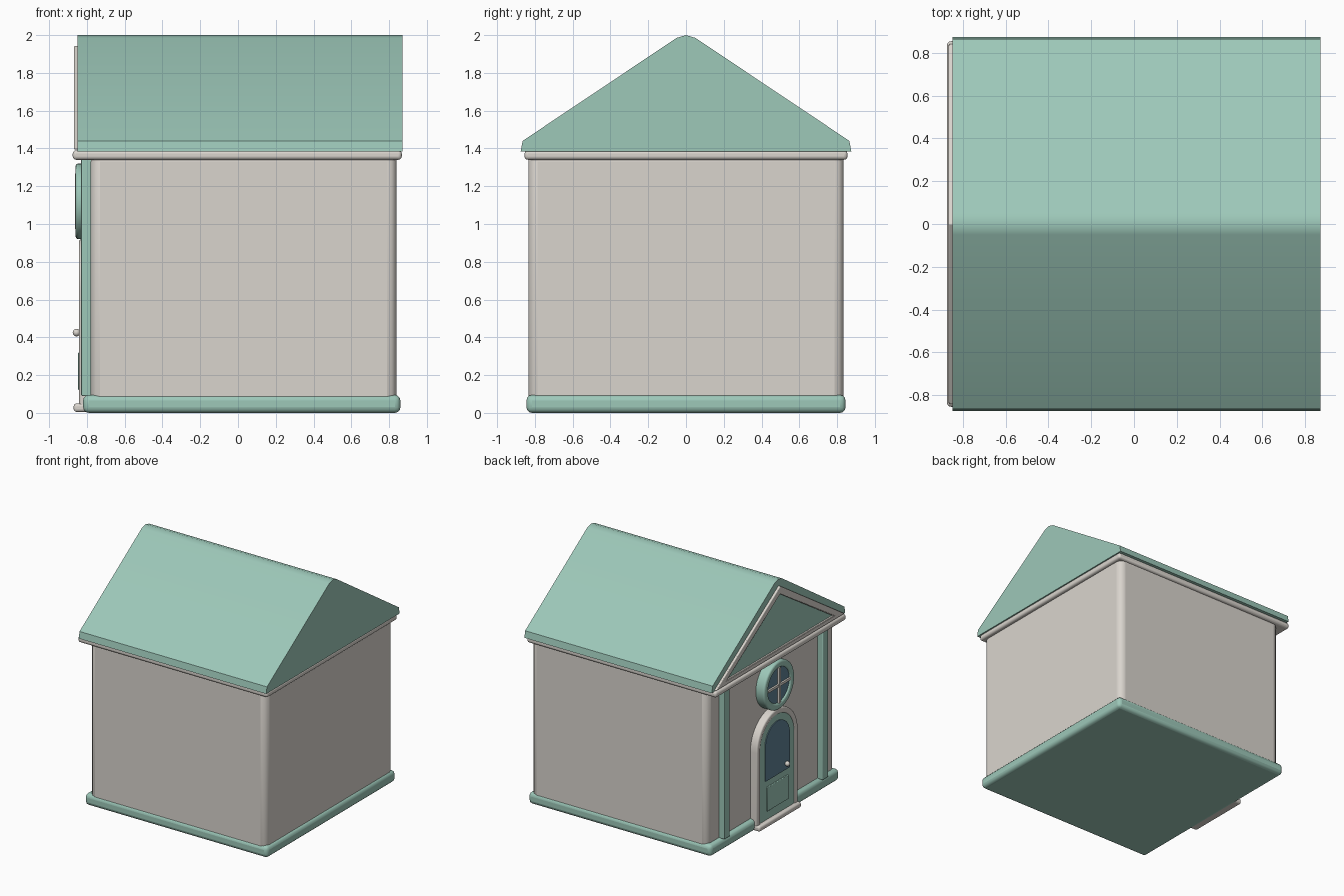
import bpy, bmesh, math

if "Cube" in bpy.data.objects:
    bpy.data.objects.remove(bpy.data.objects["Cube"])


def mat(name, rgb):
    m = bpy.data.materials.new(name)
    lin = [((c / 255 + 0.055) / 1.055) ** 2.4 for c in rgb]
    m.diffuse_color = (*lin, 1)
    m.use_nodes = True
    m.node_tree.nodes["Principled BSDF"].inputs["Base Color"].default_value = m.diffuse_color
    return m


CREAM = mat("cream", (218, 213, 206))
TEAL = mat("teal", (157, 200, 185))
GLASS = mat("blue_glass", (95, 130, 148))


def finish(name, bm, material, bevel=0, seg=3):
    bmesh.ops.recalc_face_normals(bm, faces=bm.faces)
    me = bpy.data.meshes.new(name)
    bm.to_mesh(me)
    bm.free()
    me.materials.append(material)
    ob = bpy.data.objects.new(name, me)
    bpy.context.collection.objects.link(ob)
    if bevel:
        b = ob.modifiers.new("bevel", "BEVEL")
        b.width, b.segments, b.limit_method = bevel, seg, "ANGLE"
        b.angle_limit = math.radians(40)
    bpy.ops.object.select_all(action="DESELECT")
    ob.select_set(True)
    bpy.context.view_layer.objects.active = ob
    bpy.ops.object.shade_smooth_by_angle(angle=math.radians(35))
    return ob


def prism(name, pts, x0, x1, material, bevel=0):
    """Extrude a (y, z) outline along x."""
    bm = bmesh.new()
    a = [bm.verts.new((x0, y, z)) for y, z in pts]
    b = [bm.verts.new((x1, y, z)) for y, z in pts]
    bm.faces.new(a)
    bm.faces.new(b)
    n = len(pts)
    for i in range(n):
        j = (i + 1) % n
        bm.faces.new((a[i], a[j], b[j], b[i]))
    return finish(name, bm, material, bevel)


def band(name, outer, inner, x0, x1, material, closed=True, bevel=0):
    """Frame between two matching (y, z) outlines."""
    bm = bmesh.new()
    rings = [[bm.verts.new((x, y, z)) for y, z in pts]
             for x, pts in ((x0, outer), (x1, outer), (x1, inner), (x0, inner))]
    n = len(outer)
    for i in range(n if closed else n - 1):
        j = (i + 1) % n
        for k in range(4):
            r, s = rings[k], rings[(k + 1) % 4]
            bm.faces.new((r[i], r[j], s[j], s[i]))
    if not closed:
        for i in (0, n - 1):
            bm.faces.new([r[i] for r in rings])
    return finish(name, bm, material, bevel)


def box(name, x, y, z, material, bevel=0):
    return prism(name, [(y[0], z[0]), (y[1], z[0]), (y[1], z[1]), (y[0], z[1])],
                 x[0], x[1], material, bevel)


def arch(w, z0, spring, n=20):
    arc = [(w * math.cos(math.pi * i / n), spring + w * math.sin(math.pi * i / n))
           for i in range(n + 1)]
    return [(w, z0)] + arc + [(-w, z0)]


def circle(r, zc, n=40):
    return [(r * math.cos(2 * math.pi * i / n), zc + r * math.sin(2 * math.pi * i / n))
            for i in range(n)]


# House body, base and cornice
box("walls", (-0.78, 0.84), (-0.835, 0.835), (0.004, 1.38), CREAM, 0.05)
box("base", (-0.82, 0.86), (-0.845, 0.845), (0, 0.095), TEAL, 0.03)
box("cornice", (-0.875, 0.867), (-0.855, 0.855), (1.34, 1.39), CREAM, 0.018)

# Gabled roof
half = [(0.875, 1.385), (0.865, 1.44), (0.05, 1.985)]
prism("roof", half + [(0, 2.0)] + [(-y, z) for y, z in reversed(half)],
      -0.85, 0.872, TEAL)
band("gable_trim", [(-0.845, 1.395), (0.845, 1.395), (0, 1.945)],
     [(-0.70, 1.43), (0.70, 1.43), (0, 1.88)], -0.868, -0.84, CREAM, bevel=0.006)

# Pilasters
for side, y in (("left", 0.645), ("right", -0.645)):
    box(side + "_pilaster", (-0.83, -0.77), (y - 0.035, y + 0.035), (0.09, 1.345), TEAL, 0.006)

# Door
band("door_frame", arch(0.27, 0.02, 0.65), arch(0.222, 0.02, 0.65),
     -0.842, -0.77, CREAM, False, 0.012)
prism("door", arch(0.225, 0.02, 0.65), -0.836, -0.77, TEAL)
prism("door_glass", arch(0.16, 0.375, 0.66), -0.843, -0.835, GLASS)
box("door_panel", (-0.846, -0.83), (-0.14, 0.14), (0.12, 0.32), TEAL, 0.005)
box("threshold", (-0.87, -0.78), (-0.275, 0.275), (0.005, 0.05), CREAM, 0.015)
bm = bmesh.new()
bmesh.ops.create_uvsphere(bm, u_segments=16, v_segments=10, radius=0.02)
bmesh.ops.translate(bm, verts=bm.verts, vec=(-0.855, -0.11, 0.425))
finish("door_knob", bm, CREAM)

# Round window
ZC = 1.12
band("window_ring", circle(0.2, ZC), circle(0.145, ZC), -0.86, -0.77, TEAL, bevel=0.015)
prism("window_glass", circle(0.15, ZC), -0.847, -0.78, GLASS)
box("window_bar_across", (-0.862, -0.84), (-0.147, 0.147), (ZC - 0.01, ZC + 0.01), CREAM)
box("window_bar_upright", (-0.864, -0.84), (-0.01, 0.01), (ZC - 0.147, ZC + 0.147), CREAM)
